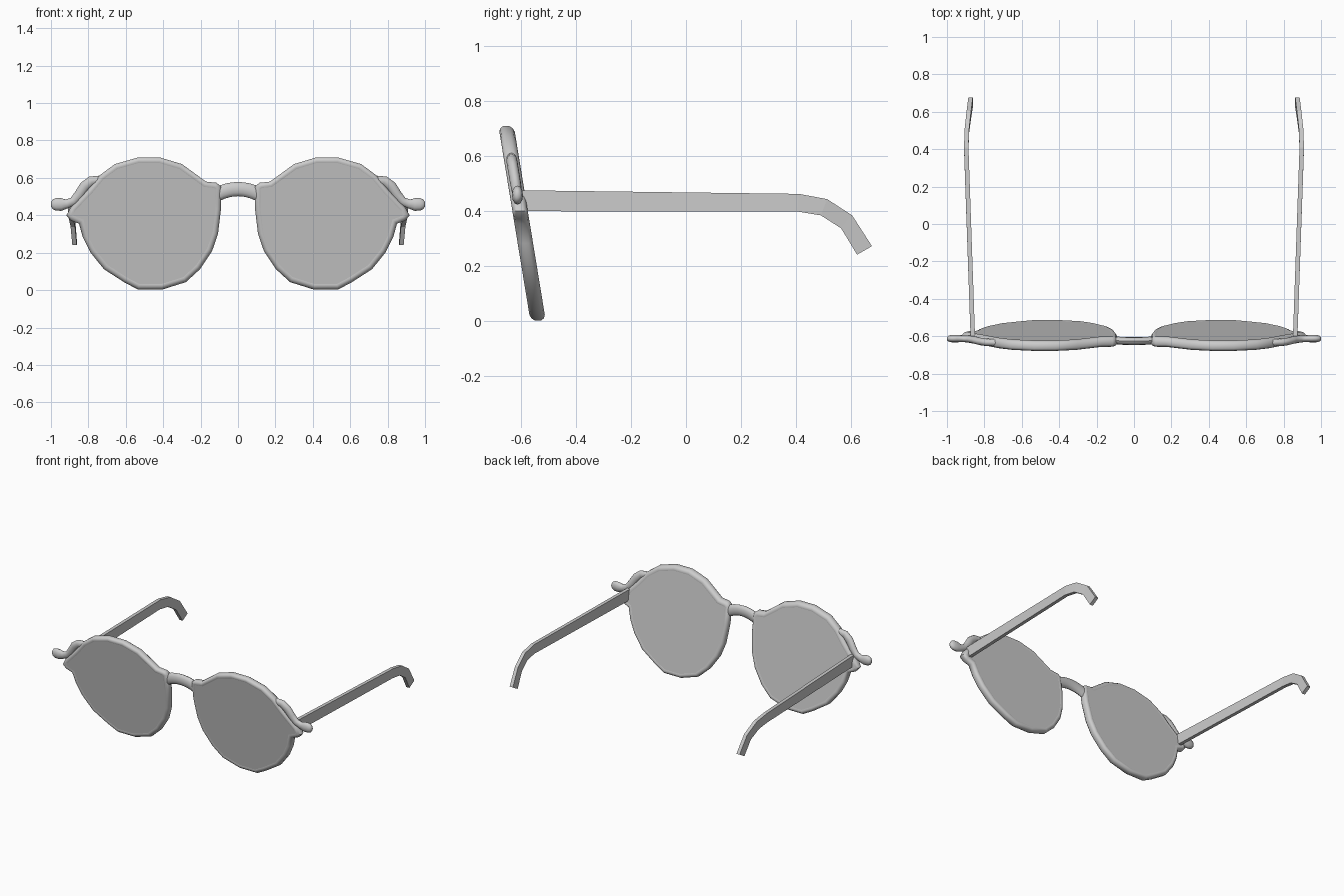
import bpy
import math
from mathutils import Vector

if "Cube" in bpy.data.objects:
    bpy.data.objects.remove(bpy.data.objects["Cube"])

LEAN, FRONT_Y = -0.164, -0.5375   # the front leans forward towards the top


def lean(x, y, z):
    return (x, FRONT_Y + LEAN * z + y, z)


def build(name, verts, faces, mirror=True, smooth=True, angle=50):
    me = bpy.data.meshes.new(name)
    me.from_pydata(verts, [], faces)
    ob = bpy.data.objects.new(name, me)
    bpy.context.collection.objects.link(ob)
    bpy.ops.object.select_all(action='DESELECT')
    ob.select_set(True)
    bpy.context.view_layer.objects.active = ob
    bpy.ops.object.mode_set(mode='EDIT')
    bpy.ops.mesh.select_all(action='SELECT')
    bpy.ops.mesh.normals_make_consistent(inside=False)
    bpy.ops.object.mode_set(mode='OBJECT')
    if smooth:
        bpy.ops.object.shade_smooth_by_angle(angle=math.radians(angle))
    if mirror:
        ob.modifiers.new("mirror", 'MIRROR').use_mirror_merge = False
    return ob


def bridge_rings(n_rings, n, closed=False):
    faces = []
    for r in range(n_rings if closed else n_rings - 1):
        a, b = r * n, ((r + 1) % n_rings) * n
        faces += [(a + i, a + (i + 1) % n, b + (i + 1) % n, b + i) for i in range(n)]
    return faces


def inset(pts, d):
    # mitred inward offset of a counter-clockwise outline
    out = []
    for i, p in enumerate(pts):
        p = Vector(p)
        e1 = (p - Vector(pts[i - 1])).normalized()
        e2 = (Vector(pts[(i + 1) % len(pts)]) - p).normalized()
        n1, n2 = Vector((-e1.y, e1.x)), Vector((-e2.y, e2.x))
        m = (n1 + n2).normalized()
        out.append(p + m * d / max(m.dot(n1), 0.6))
    return out


def sweep(name, path, sides=12, mirror=True):
    # path entries: x, z, radius in the front plane, half depth
    verts, n = [], len(path)
    for i, (x, z, r, d) in enumerate(path):
        a, b = path[max(i - 1, 0)], path[min(i + 1, n - 1)]
        t = Vector((b[0] - a[0], b[1] - a[1])).normalized()
        for k in range(sides):
            w = 2 * math.pi * k / sides
            c, s = math.cos(w) * r, math.sin(w) * d
            px, py, pz = x - t.y * c, FRONT_Y + LEAN * z + s, z + t.x * c
            verts.append((px, py, pz))
    faces = bridge_rings(n, sides)
    faces += [tuple(range(sides)), tuple(range((n - 1) * sides, n * sides))]
    return build(name, verts, faces, mirror)


# lens outline, counter-clockwise seen from the front (x, z)
outline = [(0.535, 0.709), (0.417, 0.709), (0.30, 0.674), (0.171, 0.58), (0.115, 0.574),
           (0.092, 0.555), (0.091, 0.433), (0.107, 0.30), (0.138, 0.21), (0.203, 0.112),
           (0.278, 0.043), (0.405, 0.003), (0.535, 0.003), (0.61, 0.043), (0.717, 0.112),
           (0.79, 0.203), (0.83, 0.283), (0.85, 0.355), (0.895, 0.372), (0.918, 0.40),
           (0.893, 0.444), (0.80, 0.54), (0.738, 0.615), (0.658, 0.674)]
N = len(outline)

# rounded rim: cross-section swept round the outline (inset, depth)
section = [(0.032, -0.024), (0.02, -0.028), (0.008, -0.023), (0, -0.012),
           (0, 0.012), (0.008, 0.023), (0.02, 0.028), (0.032, 0.024)]
verts = [lean(p[0], y, p[1]) for d, y in section for p in inset(outline, d)]
build("rim", verts, bridge_rings(len(section), N, closed=True))

# lens filling the rim
inner = inset(outline, 0.025)
verts = [lean(p[0], y, p[1]) for y in (-0.025, 0.025) for p in inner]
build("lens", verts, bridge_rings(2, N) + [tuple(range(N)), tuple(range(N, 2 * N))],
      angle=30)

# arched nose bridge
arch = []
for i in range(9):
    x = -0.11 + 0.22 * i / 8
    arch.append((x, 0.54 - 2.2 * x * x, 0.038, 0.021))
sweep("nose_bridge", arch, mirror=False)

# curled corner ornaments with a knob at the end
sweep("corner_curl", [(0.68, 0.60, 0.015, 0.017), (0.74, 0.59, 0.022, 0.019),
                      (0.785, 0.583, 0.026, 0.02), (0.82, 0.555, 0.028, 0.02),
                      (0.85, 0.51, 0.026, 0.02), (0.88, 0.475, 0.023, 0.019),
                      (0.915, 0.461, 0.024, 0.018), (0.945, 0.458, 0.034, 0.02),
                      (0.972, 0.459, 0.034, 0.02), (0.991, 0.459, 0.026, 0.016),
                      (1.0, 0.459, 0.012, 0.008)])

# temples: flat bars bent down behind the ear (y, z top, y, z bottom, outer x)
stations = [(-0.60, 0.476, -0.60, 0.40, 0.874), (0.41, 0.463, 0.405, 0.399, 0.909),
            (0.513, 0.444, 0.49, 0.385, 0.905), (0.604, 0.385, 0.564, 0.338, 0.895),
            (0.676, 0.273, 0.622, 0.242, 0.886)]
verts = []
for yt, zt, yb, zb, x in stations:
    verts += [(x, yt, zt), (x - 0.024, yt, zt), (x - 0.024, yb, zb), (x, yb, zb)]
build("temple", verts, bridge_rings(5, 4) + [(0, 1, 2, 3), (16, 17, 18, 19)], smooth=False)
